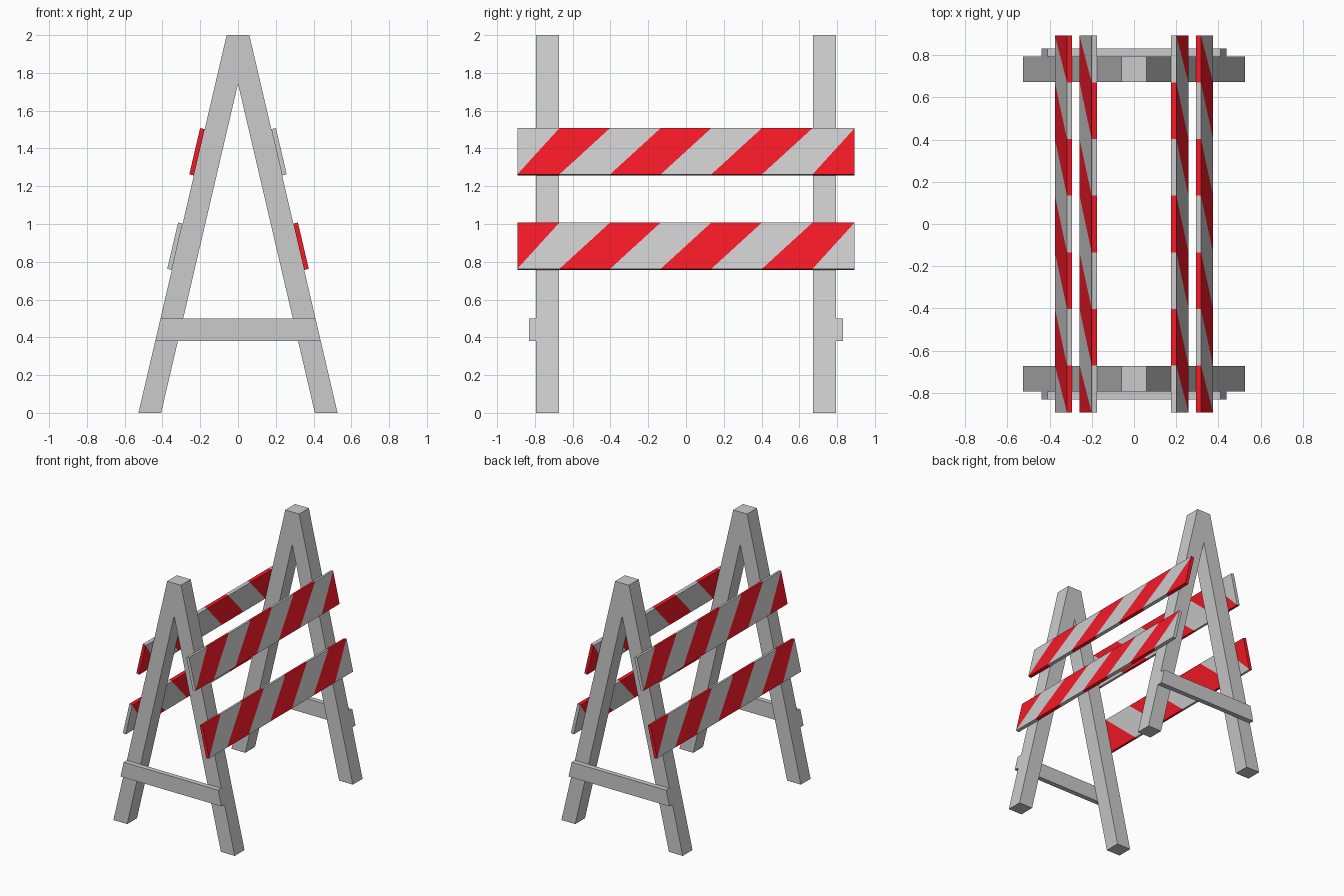
import bpy, bmesh, math

if "Cube" in bpy.data.objects:
    bpy.data.objects.remove(bpy.data.objects["Cube"])

TOP_X, FOOT_X, LEG_W = 0.06, 0.527, 0.12
SLOPE = (FOOT_X - TOP_X) / 2.0
LEAN = math.atan(SLOPE)


def leg_x(z):
    """Outer edge of a leg at height z."""
    return FOOT_X - SLOPE * z


def finish(bm, name, materials=()):
    bmesh.ops.recalc_face_normals(bm, faces=bm.faces)
    mesh = bpy.data.meshes.new(name)
    bm.to_mesh(mesh)
    bm.free()
    for m in materials:
        mesh.materials.append(m)
    obj = bpy.data.objects.new(name, mesh)
    bpy.context.collection.objects.link(obj)
    return obj


def extrude_xz(name, profile, y0, y1):
    bm = bmesh.new()
    face = bm.faces.new([bm.verts.new((x, y0, z)) for x, z in profile])
    geom = bmesh.ops.extrude_face_region(bm, geom=[face])["geom"]
    verts = [g for g in geom if isinstance(g, bmesh.types.BMVert)]
    bmesh.ops.translate(bm, verts=verts, vec=(0, y1 - y0, 0))
    return finish(bm, name)


def striped_board(name, side, z_bottom, first_red, red):
    """Slanted board split along its diagonal stripes, lying on the leg's outer edge."""
    z_top, thick = z_bottom + 0.245, 0.025
    ys = [-0.893, -0.67, -0.402, -0.134, 0.134, 0.402, 0.67, 0.893]
    n = len(ys)
    bm = bmesh.new()

    def row(z, off):
        x = leg_x(z) + off * math.cos(LEAN)
        return [bm.verts.new((side * x, side * y, z + off * math.sin(LEAN))) for y in ys]

    in_b, in_t = row(z_bottom, 0), row(z_top, 0)
    out_b, out_t = row(z_bottom, thick), row(z_top, thick)

    def add(verts, stripe):
        bm.faces.new(verts).material_index = (stripe + first_red) % 2

    # Inner and outer faces: end triangles and the slanted stripes between them
    for b, t in ((in_b, in_t), (out_b, out_t)):
        add([b[0], t[1], t[0]], 0)
        for i in range(n - 2):
            add([b[i], b[i + 1], t[i + 2], t[i + 1]], i + 1)
        add([b[n - 2], b[n - 1], t[n - 1]], n - 1)
    # Long edges
    for i in range(n - 1):
        add([in_t[i], in_t[i + 1], out_t[i + 1], out_t[i]], i)
        add([in_b[i], in_b[i + 1], out_b[i + 1], out_b[i]], i + 1)
    # Board ends
    for i, stripe in ((0, 0), (n - 1, n - 1)):
        add([in_b[i], in_t[i], out_t[i], out_b[i]], stripe)
    return finish(bm, name, (None, red))


red = bpy.data.materials.new("red_stripe")
red.diffuse_color = (0.9, 0.01, 0.02, 1)
red.use_nodes = True
red.node_tree.nodes["Principled BSDF"].inputs["Base Color"].default_value = red.diffuse_color

# A-frames with their crossbars, front and back
inner = FOOT_X - LEG_W
a_frame = [(-FOOT_X, 0), (-TOP_X, 2), (TOP_X, 2), (FOOT_X, 0),
           (inner, 0), (0, inner / SLOPE), (-inner, 0)]
lo, hi = 0.38, 0.50
crossbar = [(-leg_x(lo), lo), (-leg_x(hi), hi), (leg_x(hi), hi), (leg_x(lo), lo)]
for label, s in (("front", -1), ("back", 1)):
    extrude_xz(label + "_a_frame", a_frame, s * 0.672, s * 0.793)
    extrude_xz(label + "_crossbar", crossbar, s * 0.793, s * 0.832)

# Striped boards, the left pair turned half way round from the right pair
for label, s in (("right", 1), ("left", -1)):
    striped_board(label + "_upper_board", s, 1.257, 0, red)
    striped_board(label + "_lower_board", s, 0.757, 1, red)
